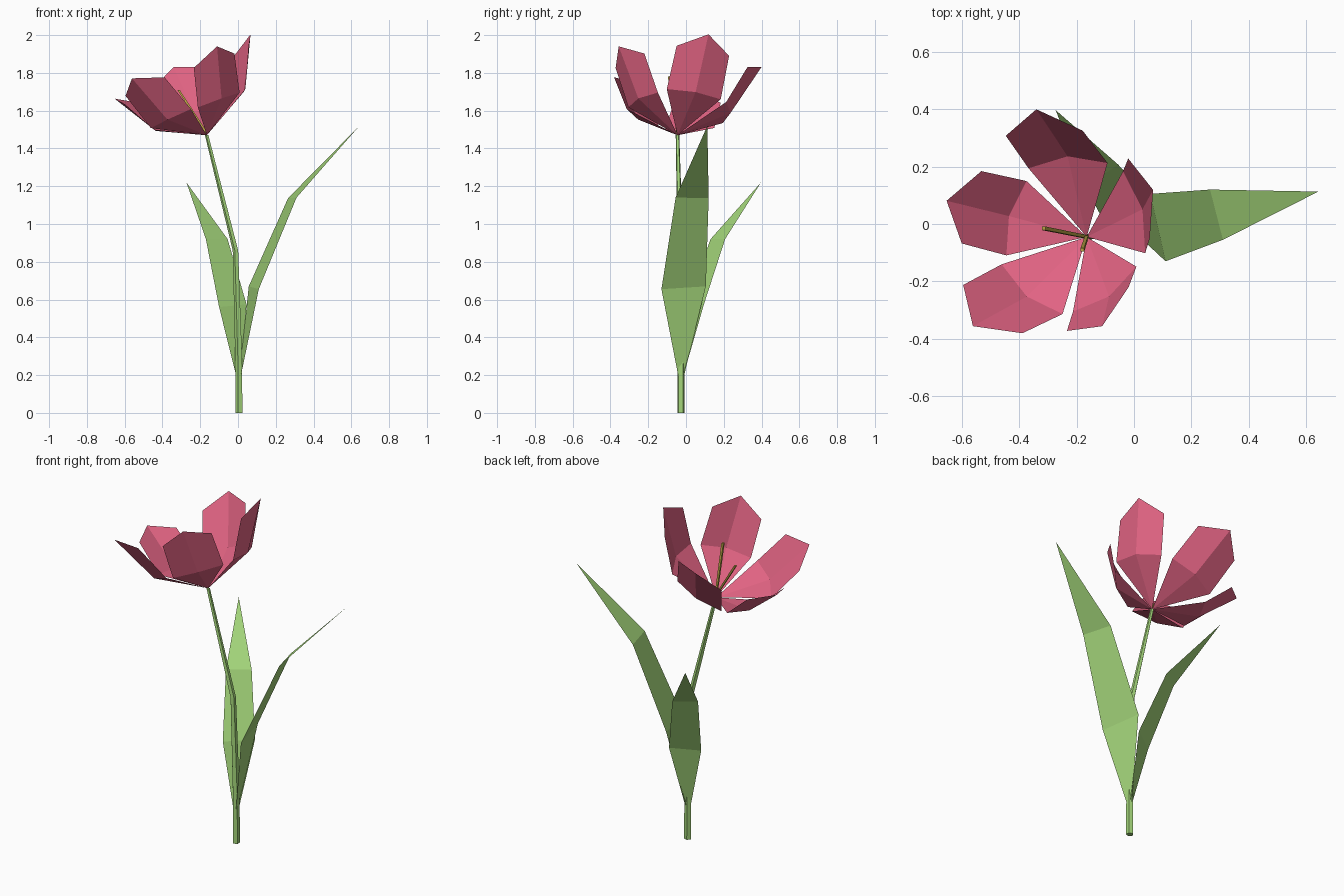
import bpy
from math import cos, sin, radians, pi
from mathutils import Vector

if "Cube" in bpy.data.objects:
    bpy.data.objects.remove(bpy.data.objects["Cube"])


def material(name, rgb):
    m = bpy.data.materials.new(name)
    m.diffuse_color = (*rgb, 1)
    m.use_nodes = True
    m.node_tree.nodes["Principled BSDF"].inputs["Base Color"].default_value = m.diffuse_color
    return m


PINK = material("petal pink", (0.75, 0.125, 0.225))
GREEN = material("leaf green", (0.37, 0.67, 0.195))
TAN = material("stamen tan", (0.48, 0.36, 0.06))


def build(name, verts, faces, mat):
    me = bpy.data.meshes.new(name)
    me.from_pydata([tuple(v) for v in verts], [], faces)
    me.materials.append(mat)
    ob = bpy.data.objects.new(name, me)
    bpy.context.collection.objects.link(ob)
    return ob


def tube(name, path, radii, sides, mat):
    """Flat-sided tube through the path, capped at both ends."""
    verts, faces = [], []
    for p, r in zip(path, radii):
        for i in range(sides):
            a = 2 * pi * (i + 0.5) / sides
            verts.append(Vector(p) + Vector((r * cos(a), r * sin(a), 0)))
    for k in range(len(path) - 1):
        for i in range(sides):
            j = (i + 1) % sides
            faces.append((k * sides + i, k * sides + j,
                          (k + 1) * sides + j, (k + 1) * sides + i))
    faces.append(tuple(reversed(range(sides))))
    faces.append(tuple(range(len(verts) - sides, len(verts))))
    build(name, verts, faces, mat)


HEART = Vector((-0.165, -0.045, 1.47))      # where stem meets flower
AXIS = Vector((-0.378, 0.073, 0.922))       # leaning flower axis

# Stem
tube("stem", [(0.007, -0.027, 0), (0.005, -0.027, 0.3), (-0.012, -0.03, 0.86), HEART],
     [0.02, 0.02, 0.016, 0.01], 5, GREEN)


# Leaves: thin strips, two cross rows between a narrow foot and a pointed tip
def leaf(name, foot, rows, tip):
    verts = foot + [p for row in rows for p in row] + [tip]
    build(name, verts, [(0, 1, 3, 2), (2, 3, 5, 4), (4, 5, 6)], GREEN)


leaf("right_leaf", [(0.014, -0.04, 0.19), (0.006, -0.012, 0.19)],
     [[(0.11, -0.13, 0.655), (0.057, 0.105, 0.67)],
      [(0.31, -0.055, 1.14), (0.265, 0.12, 1.137)]], (0.643, 0.113, 1.52))
leaf("back_leaf", [(-0.008, -0.03, 0.19), (0.014, -0.016, 0.19)],
     [[(-0.10, 0.0, 0.56), (0.045, 0.095, 0.575)],
      [(-0.17, 0.13, 0.92), (-0.055, 0.207, 0.92)]], (-0.273, 0.397, 1.22))

# Petals: one folded outline (radial, sideways, axial) turned about the axis
PETAL = [(0, 0, 0),
         (0.24, -0.146, 0.14), (0.272, 0, 0.14), (0.24, 0.146, 0.14),
         (0.345, -0.142, 0.343), (0.425, 0, 0.405), (0.345, 0.142, 0.343)]
PETAL_FACES = [(0, 1, 2), (0, 2, 3), (1, 4, 5, 2), (2, 5, 6, 3)]
tilt = Vector((0, 0, 1)).rotation_difference(AXIS)

for i, (angle, size, lift) in enumerate([(17, 1.03, 0), (92.7, 1.02, 2.5), (164.5, 0.92, 0),
                                         (232.7, 1.0, 0), (303, 0.965, 0)]):
    a, b = radians(angle), radians(lift)
    verts = []
    for r, s, h in PETAL:
        r, h = r * cos(b) - h * sin(b), r * sin(b) + h * cos(b)
        p = Vector((r * cos(a) - s * sin(a), r * sin(a) + s * cos(a), h)) * size
        verts.append(HEART + tilt @ p)
    build(f"petal_{i + 1}", verts, PETAL_FACES, PINK)

# Stamens
for i, tip in enumerate([(-0.315, -0.015, 1.71), (-0.18, -0.09, 1.78)]):
    tube(f"stamen_{i + 1}", [HEART + Vector((0, 0, 0.01)), tip], [0.008, 0.009], 4, TAN)
